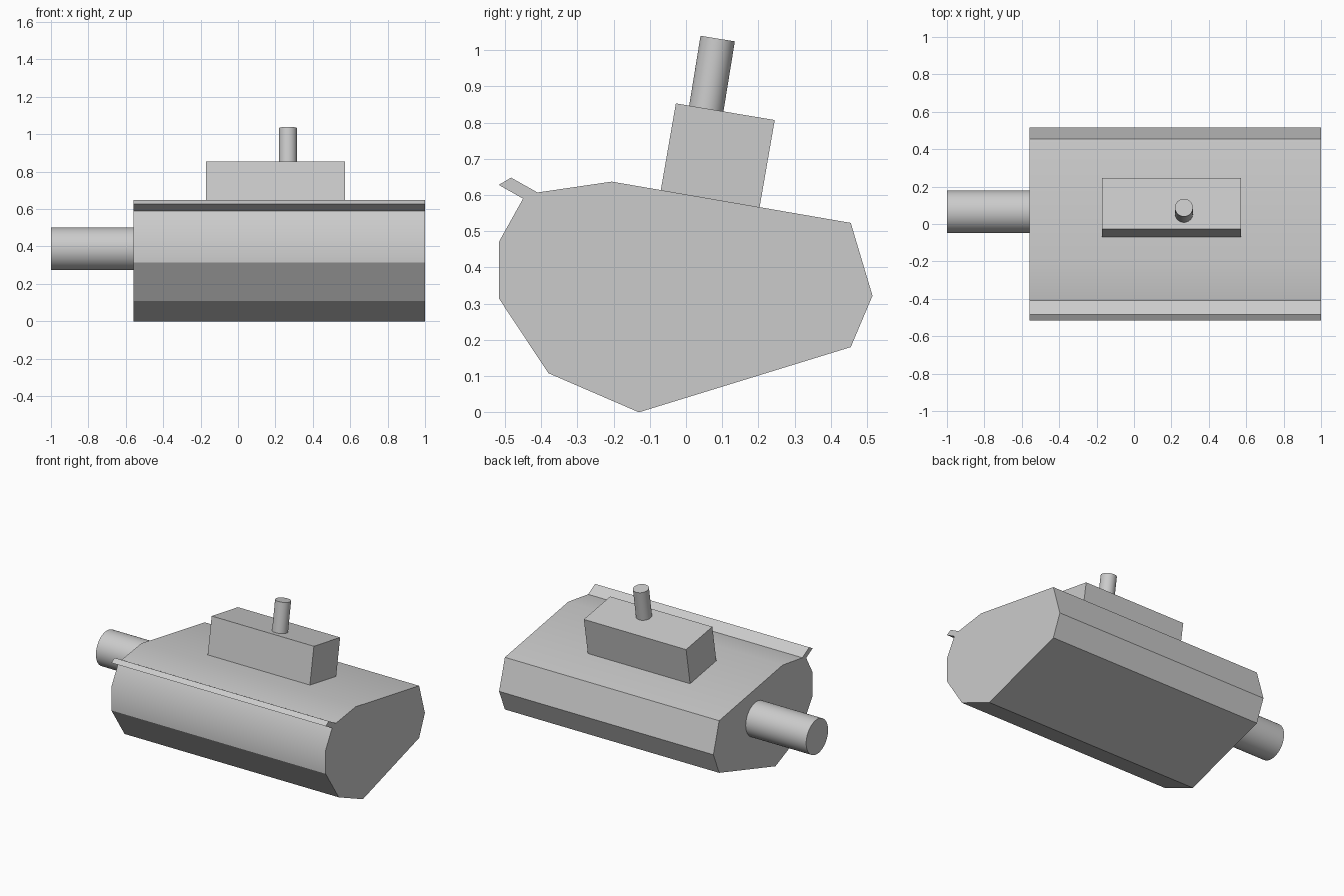
import bpy
import math
from mathutils import Vector

cube = bpy.data.objects.get("Cube")
if cube:
    bpy.data.objects.remove(cube, do_unlink=True)

grey = bpy.data.materials.new("plain grey")
grey.use_nodes = True
colour = (0.6, 0.6, 0.6, 1)
grey.diffuse_color = colour
grey.node_tree.nodes["Principled BSDF"].inputs["Base Color"].default_value = colour


def finish(obj, name):
    obj.name = name
    obj.data.name = name
    obj.data.materials.append(grey)
    bpy.ops.object.select_all(action="DESELECT")
    obj.select_set(True)
    bpy.context.view_layer.objects.active = obj
    bpy.ops.object.shade_smooth_by_angle(angle=math.radians(30))


def extrude_profile(name, profile, x0, x1):
    """Prism along x from a counter-clockwise (y, z) outline."""
    n = len(profile)
    verts = [(x, y, z) for x in (x0, x1) for y, z in profile]
    faces = [tuple(reversed(range(n))), tuple(range(n, 2 * n))]
    faces += [(i, (i + 1) % n, (i + 1) % n + n, i + n) for i in range(n)]
    mesh = bpy.data.meshes.new(name)
    mesh.from_pydata(verts, [], faces)
    obj = bpy.data.objects.new(name, mesh)
    bpy.context.collection.objects.link(obj)
    finish(obj, name)


def rod(name, start, end, radius):
    """Closed cylinder between two points."""
    start, end = Vector(start), Vector(end)
    axis = end - start
    bpy.ops.mesh.primitive_cylinder_add(
        vertices=48, radius=radius, depth=axis.length, location=(start + end) / 2,
        rotation=axis.to_track_quat("Z", "Y").to_euler())
    finish(bpy.context.object, name)


# Faceted main housing with the thin lip along its front top edge
extrude_profile("housing", [
    (-0.13, 0), (0.455, 0.18), (0.515, 0.322), (0.455, 0.523),
    (-0.205, 0.637), (-0.41, 0.607), (-0.483, 0.648), (-0.517, 0.628),
    (-0.45, 0.59), (-0.517, 0.47), (-0.517, 0.315), (-0.38, 0.108),
], -0.56, 1.0)

# Tilted block seated on the sloping top
extrude_profile("top_block", [
    (-0.07, 0.611), (0.203, 0.565), (0.245, 0.807), (-0.028, 0.853),
], -0.172, 0.572)

# Round pin leaning with the block, and the side pipe
rod("top_pin", (0.267, 0.053, 0.82), (0.267, 0.0875, 1.032), 0.048)
rod("side_pipe", (-1, 0.065, 0.387), (-0.55, 0.065, 0.387), 0.114)
